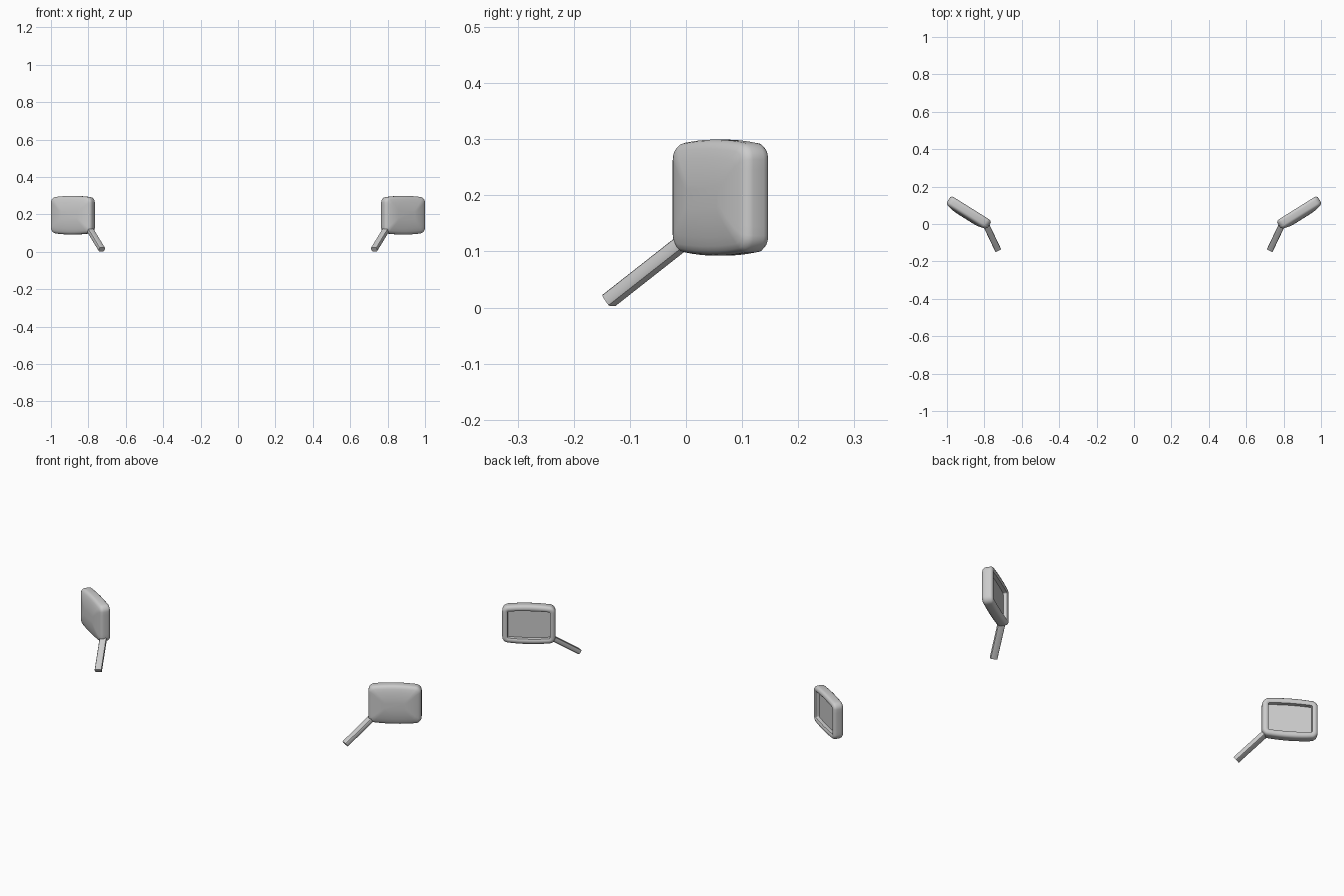
import bpy, bmesh, math
from mathutils import Vector, Matrix

if "Cube" in bpy.data.objects:
    bpy.data.objects.remove(bpy.data.objects["Cube"])

ANGLE = math.radians(32)
CENTRE = Vector((0.869, 0.084, 0.196))
U = Vector((math.cos(ANGLE), math.sin(ANGLE), 0))    # outward along the mirror
D = Vector((math.sin(ANGLE), -math.cos(ANGLE), 0))   # towards the front
HW, HH = 0.1285, 0.094


def outline(inset, radius, depth):
    """Rounded rectangle with bowed top and bottom edges."""
    a, b = HW - inset, HH - inset
    corners, n = [], 6
    for k, (sx, sy) in enumerate([(1, 1), (-1, 1), (-1, -1), (1, -1)]):
        for i in range(n + 1):
            t = math.pi / 2 * (k + i / n)
            corners.append((sx * (a - radius) + radius * math.cos(t),
                            sy * (b - radius) + radius * math.sin(t)))
    pts = []
    for i, (u, v) in enumerate(corners):
        pts.append((u, v))
        if i % (n + 1) == n:
            u2, v2 = corners[(i + 1) % len(corners)]
            pts += [(u + (u2 - u) * j / 8, v + (v2 - v) * j / 8) for j in range(1, 8)]
    return [CENTRE + U * u + D * depth
            + Vector((0, 0, v * (1 + 0.10 * (1 - (u / HW) ** 2)))) for u, v in pts]


def finish(bm, name, smooth):
    bmesh.ops.recalc_face_normals(bm, faces=bm.faces[:])
    me = bpy.data.meshes.new(name)
    bm.to_mesh(me)
    bm.free()
    ob = bpy.data.objects.new(name, me)
    bpy.context.collection.objects.link(ob)
    ob.modifiers.new("both_sides", 'MIRROR').use_mirror_merge = False
    bpy.ops.object.select_all(action='DESELECT')
    ob.select_set(True)
    bpy.context.view_layer.objects.active = ob
    if smooth:
        bpy.ops.object.shade_smooth_by_angle(angle=math.radians(35))
    return ob


# Housing: loft from the recessed glass, over the rim, to the crowned front
rings = [(0.027, 0.006, 0.022), (0.026, 0.006, 0.004), (0.021, 0.010, 0.001),
         (0.014, 0.014, 0.000), (0.006, 0.020, 0.003), (0.001, 0.025, 0.009),
         (0.000, 0.026, 0.016), (0.000, 0.026, 0.038), (0.002, 0.025, 0.045),
         (0.007, 0.021, 0.051), (0.015, 0.016, 0.055), (0.030, 0.012, 0.059),
         (0.050, 0.010, 0.063), (0.075, 0.008, 0.065)]
bm = bmesh.new()
loops = [[bm.verts.new(p) for p in outline(*r)] for r in rings]
for la, lb in zip(loops, loops[1:]):
    for i in range(len(la)):
        j = (i + 1) % len(la)
        bm.faces.new((la[i], la[j], lb[j], lb[i]))
bm.faces.new(loops[-1])
finish(bm, "mirror_housing", True)

# Glass: panel on the recess floor
bm = bmesh.new()
bm.faces.new([bm.verts.new(p) for p in outline(*rings[0])])
finish(bm, "mirror_glass", False)

# Mounting arm: bevelled bar from the body up into the housing
start, end = Vector((0.728, -0.137, 0.013)), Vector((0.797, 0.008, 0.127))
axis = end - start
side = axis.cross(Vector((0, 0, 1))).normalized()
up = side.cross(axis).normalized()
rot = Matrix((side, up, axis.normalized())).transposed().to_4x4()
bm = bmesh.new()
bmesh.ops.create_cube(bm, size=1, matrix=Matrix.Translation((start + end) / 2) @ rot
                      @ Matrix.Diagonal((0.034, 0.025, axis.length, 1)))
long_edges = [e for e in bm.edges
              if abs((e.verts[0].co - e.verts[1].co).normalized().dot(axis.normalized())) > 0.9]
bmesh.ops.bevel(bm, geom=long_edges, offset=0.006, segments=2, profile=0.5, affect='EDGES')
finish(bm, "mounting_arm", True)
